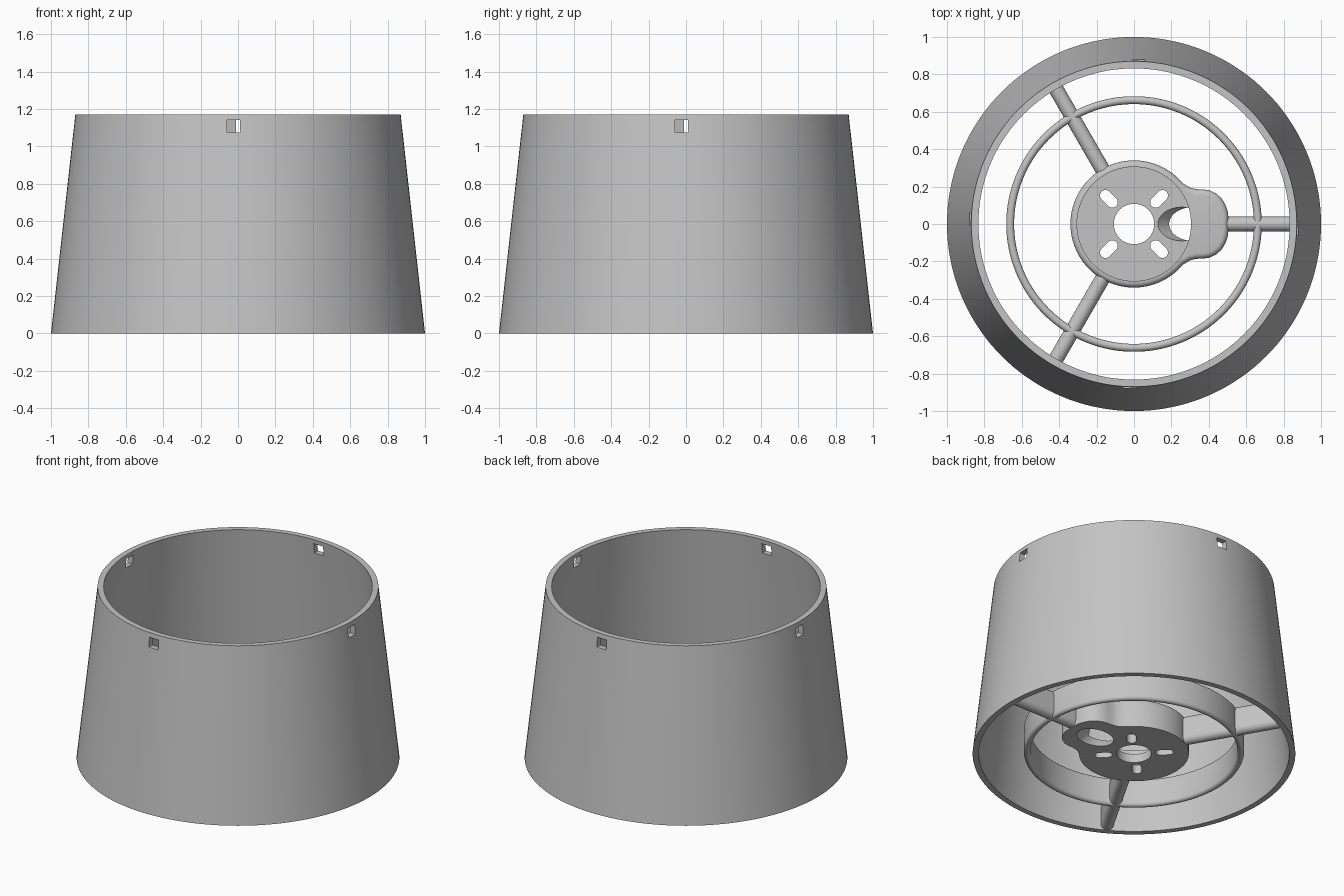
import bpy, bmesh, math
from mathutils import Matrix, Vector

old = bpy.data.objects.get("Cube")
if old:
    bpy.data.objects.remove(old)

grey = bpy.data.materials.new("light grey plastic")
grey.use_nodes = True
COLOUR = (0.55, 0.55, 0.55, 1)
grey.diffuse_color = COLOUR
grey.node_tree.nodes["Principled BSDF"].inputs["Base Color"].default_value = COLOUR

HEIGHT = 1.17      # shade height
FRAME = 0.19       # height of hub, ring and spokes


def make(name, bm):
    bmesh.ops.recalc_face_normals(bm, faces=bm.faces)
    mesh = bpy.data.meshes.new(name)
    bm.to_mesh(mesh)
    bm.free()
    mesh.materials.append(grey)
    obj = bpy.data.objects.new(name, mesh)
    bpy.context.collection.objects.link(obj)
    return obj


def select(obj):
    bpy.ops.object.select_all(action='DESELECT')
    obj.select_set(True)
    bpy.context.view_layer.objects.active = obj


def smooth(obj):
    select(obj)
    bpy.ops.object.shade_smooth_by_angle(angle=math.radians(32))


def lathe(name, profile, steps=144):
    """Revolve a closed (radius, z) profile around z."""
    bm = bmesh.new()
    rings = []
    for i in range(steps):
        a = math.tau * i / steps
        rings.append([bm.verts.new((r * math.cos(a), r * math.sin(a), z)) for r, z in profile])
    n = len(profile)
    for i in range(steps):
        p, q = rings[i], rings[(i + 1) % steps]
        for j in range(n):
            k = (j + 1) % n
            bm.faces.new((p[j], q[j], q[k], p[k]))
    return make(name, bm)


def prism(name, outline, z0, z1, bevel=0):
    """Extrude an (x, y) outline upward, optionally rounding its top rim."""
    bm = bmesh.new()
    base = bm.faces.new([bm.verts.new((x, y, z0)) for x, y in outline])
    new = bmesh.ops.extrude_face_region(bm, geom=[base])["geom"]
    verts = [v for v in new if isinstance(v, bmesh.types.BMVert)]
    bmesh.ops.translate(bm, verts=verts, vec=(0, 0, z1 - z0))
    if bevel:
        rim = [e for e in new if isinstance(e, bmesh.types.BMEdge)]
        bmesh.ops.bevel(bm, geom=rim, offset=bevel, segments=5, profile=0.5, affect='EDGES')
    return make(name, bm)


def stadium(width, length, steps=10):
    """Rounded bar outline, long in the second axis, centred on the origin."""
    r, half = width / 2, length / 2 - width / 2
    pts = []
    for side in (0, 1):
        for i in range(steps + 1):
            a = math.pi * (side + i / steps)
            pts.append((r * math.cos(a), r * math.sin(a) + (half if side == 0 else -half)))
    return pts


def circle(r, steps=96):
    return [(r * math.cos(math.tau * i / steps), r * math.sin(math.tau * i / steps))
            for i in range(steps)]


def cut(target, cutters):
    for c in cutters:
        c.hide_render = True
        mod = target.modifiers.new("cut", 'BOOLEAN')
        mod.operation = 'DIFFERENCE'
        mod.solver = 'EXACT'
        mod.object = c
        select(target)
        bpy.ops.object.modifier_apply(modifier=mod.name)
        bpy.data.objects.remove(c)


# Tapered shade with four off-centre slots near the top
shade = lathe("shade", [(1.0, 0), (0.87, HEIGHT), (0.832, HEIGHT), (0.962, 0)])
slots = []
for i in range(4):
    slot = prism("slot_cutter", [(-0.06, -1.1), (0.012, -1.1), (0.012, -0.7), (-0.06, -0.7)],
                 1.075, 1.14)
    slot.data.transform(Matrix.Rotation(i * math.pi / 2, 4, 'Z'))
    slots.append(slot)
cut(shade, slots)
smooth(shade)

# Inner ring with rounded edges
ring = lathe("inner_ring", [(0.662 + x, y + FRAME / 2) for x, y in stadium(0.042, FRAME)])
smooth(ring)

# Three spokes from hub to shade
for i, start in enumerate((0.47, 0.322, 0.322)):
    spoke = prism("spoke_%d" % (i + 1), stadium(0.08, FRAME), start, 0.965)
    to_x = Matrix(((0, 0, 1, 0), (1, 0, 0, 0), (0, 1, 0, FRAME / 2), (0, 0, 0, 1)))
    spoke.data.transform(Matrix.Rotation(i * math.tau / 3, 4, 'Z') @ to_x)
    smooth(spoke)

# Hub: round cup with a lobe on one side
lobe = [(0.505, 0.03), (0.502, 0.065), (0.49, 0.1), (0.47, 0.135), (0.44, 0.163),
        (0.405, 0.18), (0.37, 0.185), (0.335, 0.186), (0.3, 0.194)]
arc = [(0.34 * math.cos(math.radians(a)), 0.34 * math.sin(math.radians(a)))
       for a in range(40, 321, 4)]
outline = lobe + arc + [(x, -y) for x, y in reversed(lobe)]
hub = prism("hub", outline, 0, FRAME + 0.01, bevel=0.03)

# Hub cut-outs: cup, centre hole, screw slots and slanted cable tunnel
cutters = [prism("cup_cutter", circle(0.305), 0.06, 0.5),
           prism("centre_cutter", circle(0.108), -0.1, 0.3)]
for i in range(4):
    c = prism("screw_cutter", stadium(0.06, 0.11), -0.1, 0.3)
    c.data.transform(Matrix.Rotation(math.pi / 4 + i * math.pi / 2, 4, 'Z')
                     @ Matrix.Translation((0, 0.19, 0)))
    cutters.append(c)
tunnel = prism("tunnel_cutter", circle(0.09, 48), -0.3, 0.4)
tunnel.data.transform(Matrix.Translation((0.315, 0, 0)) @ Matrix.Rotation(-math.pi / 4, 4, 'Y'))
cutters.append(tunnel)
cut(hub, cutters)
smooth(hub)
